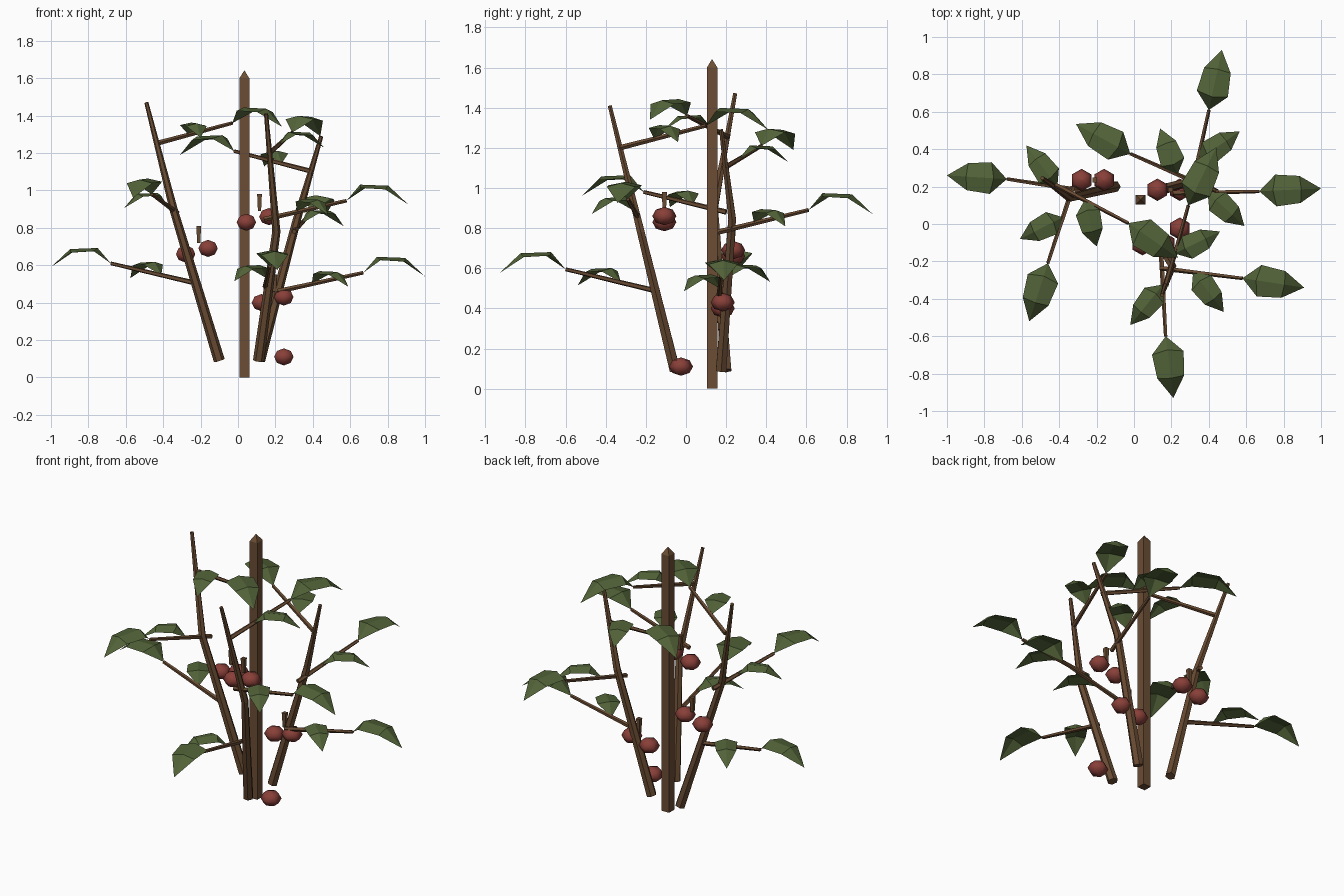
import bpy, bmesh, math
from mathutils import Vector

if "Cube" in bpy.data.objects:
    bpy.data.objects.remove(bpy.data.objects["Cube"])


def material(name, color):
    m = bpy.data.materials.new(name)
    m.diffuse_color = (*color, 1)
    m.use_nodes = True
    m.node_tree.nodes["Principled BSDF"].inputs["Base Color"].default_value = m.diffuse_color
    return m


WOOD = material("wood", (0.14, 0.07, 0.032))
STAKE = material("stake_wood", (0.15, 0.075, 0.035))
GREEN = material("leaf_green", (0.085, 0.125, 0.04))
RED = material("fruit_red", (0.25, 0.05, 0.04))


def finish(name, bm, mat):
    me = bpy.data.meshes.new(name)
    bm.to_mesh(me)
    bm.free()
    me.materials.append(mat)
    ob = bpy.data.objects.new(name, me)
    bpy.context.collection.objects.link(ob)
    return ob


def tube(name, pts, radii, sides, mat, turn=0.0):
    """Capped flat-sided tube through points, one radius per point."""
    pts = [Vector(p) for p in pts]
    bm = bmesh.new()
    rings = []
    for i, p in enumerate(pts):
        d = (pts[min(i + 1, len(pts) - 1)] - pts[max(i - 1, 0)]).normalized()
        ref = Vector((0, 1, 0)) if abs(d.z) > 0.7 else Vector((0, 0, 1))
        u = d.cross(ref).normalized()
        v = d.cross(u)
        rings.append([bm.verts.new(p + radii[i] * (math.cos(a) * u + math.sin(a) * v))
                      for a in (turn + 2 * math.pi * k / sides for k in range(sides))])
    for a, b in zip(rings, rings[1:]):
        for k in range(sides):
            n = (k + 1) % sides
            bm.faces.new((a[k], a[n], b[n], b[k]))
    bm.faces.new(rings[0])
    bm.faces.new(rings[-1])
    bmesh.ops.recalc_face_normals(bm, faces=bm.faces)
    return finish(name, bm, mat)


def leaf(name, base, tip, half_width):
    """Arched leaf folded along its midrib."""
    base, tip = Vector(base), Vector(tip)
    run = tip - base
    side = Vector((-run.y, run.x, 0)).normalized() * half_width
    up = Vector((0, 0, run.length))
    bm = bmesh.new()
    a, d = bm.verts.new(base), bm.verts.new(tip)
    rows = []
    for t, h, w, te, he in ((0.22, 0.27, 1.0, 0.27, 0.22), (0.68, 0.28, 0.85, 0.66, 0.22)):
        edge = base + run * te + up * he
        rows.append([bm.verts.new(p) for p in
                     (edge - side * w, base + run * t + up * h, edge + side * w)])
    b, c = rows
    for i in (0, 1):
        bm.faces.new((a, b[i], b[i + 1]))
        bm.faces.new((b[i], c[i], c[i + 1], b[i + 1]))
        bm.faces.new((c[i], d, c[i + 1]))
    bmesh.ops.recalc_face_normals(bm, faces=bm.faces)
    bm.normal_update()
    if sum(f.normal.z for f in bm.faces) < 0:
        bmesh.ops.reverse_faces(bm, faces=bm.faces)
    return finish(name, bm, GREEN)


def fruit(name, x, y, z):
    """Squashed six-sided ball."""
    angles = [math.pi * k / 4 for k in range(5)]
    ob = tube(name, [(x, y, z - 0.045 * math.cos(a)) for a in angles],
              [max(0.06 * math.sin(a), 0.002) for a in angles], 6, RED, math.pi / 2)
    ob.data.shade_smooth()


# Square stake with a pointed top
tube("stake", [(0.034, 0.13, 0), (0.034, 0.13, 1.60), (0.034, 0.13, 1.64)],
     [0.037, 0.037, 0.002], 4, STAKE, math.pi / 4)

# Three leaning stems with a slight kink
stems = {
    "left": [(-0.10, 0.20, 0.09), (-0.345, 0.14, 0.90), (-0.49, 0.245, 1.47)],
    "front": [(0.11, -0.055, 0.09), (0.205, -0.225, 0.78), (0.15, -0.38, 1.41)],
    "right": [(0.115, 0.175, 0.09), (0.315, 0.23, 0.845), (0.445, 0.175, 1.29)],
}
for n, pts in stems.items():
    tube(n + "_stem", pts, [0.03, 0.022, 0.011], 6, WOOD)

# Branches: start, end, big leaf tip, small leaf tip (x, y)
branches = [
    ((-0.23, 0.17, 0.505), (-0.68, 0.24, 0.61), (-1.0, 0.26), (-0.575, 0.42)),
    ((-0.325, 0.20, 0.88), (-0.46, -0.21, 0.98), (-0.56, -0.52), (-0.61, -0.08)),
    ((-0.42, 0.21, 1.255), (-0.03, 0.005, 1.36), (0.235, -0.18), (-0.20, -0.12)),
    ((0.145, -0.14, 0.485), (0.17, -0.60, 0.595), (0.21, -0.93), (-0.02, -0.54)),
    ((0.14, -0.235, 0.845), (0.58, -0.29, 0.945), (0.91, -0.34), (0.48, -0.47)),
    ((0.17, -0.33, 1.20), (0.29, 0.10, 1.31), (0.44, 0.41), (0.46, -0.04)),
    ((0.21, 0.165, 0.46), (0.67, 0.175, 0.56), (1.0, 0.19), (0.59, -0.01)),
    ((0.30, 0.16, 0.78), (0.40, 0.61, 0.89), (0.47, 0.93), (0.565, 0.495)),
    ((0.40, 0.19, 1.10), (-0.02, 0.375, 1.21), (-0.31, 0.535), (0.14, 0.51)),
]
for i, (s, e, big, small) in enumerate(branches, 1):
    s, e = Vector(s), Vector(e)
    tube(f"branch_{i}", [s, e], [0.014, 0.01], 5, WOOD)
    leaf(f"end_leaf_{i}", e, (*big, e.z - 0.02), 0.085)
    mid = s.lerp(e, 0.4)
    leaf(f"side_leaf_{i}", mid, (*small, mid.z - 0.015), 0.066)

# Hanging fruit pairs, each under a short stalk
for i, (x, y, z) in enumerate([(-0.22, 0.235, 0.66), (0.105, -0.108, 0.83),
                               (0.185, 0.183, 0.40)], 1):
    fruit(f"fruit_{i}_low", x - 0.06, y, z)
    fruit(f"fruit_{i}_high", x + 0.06, y, z + 0.03)
    tube(f"fruit_stalk_{i}", [(x + 0.01, y, z + 0.06), (x + 0.01, y, z + 0.15)],
         [0.012, 0.018], 4, WOOD, math.pi / 4)

# Fallen fruit
fruit("fallen_fruit", 0.245, -0.025, 0.11)
